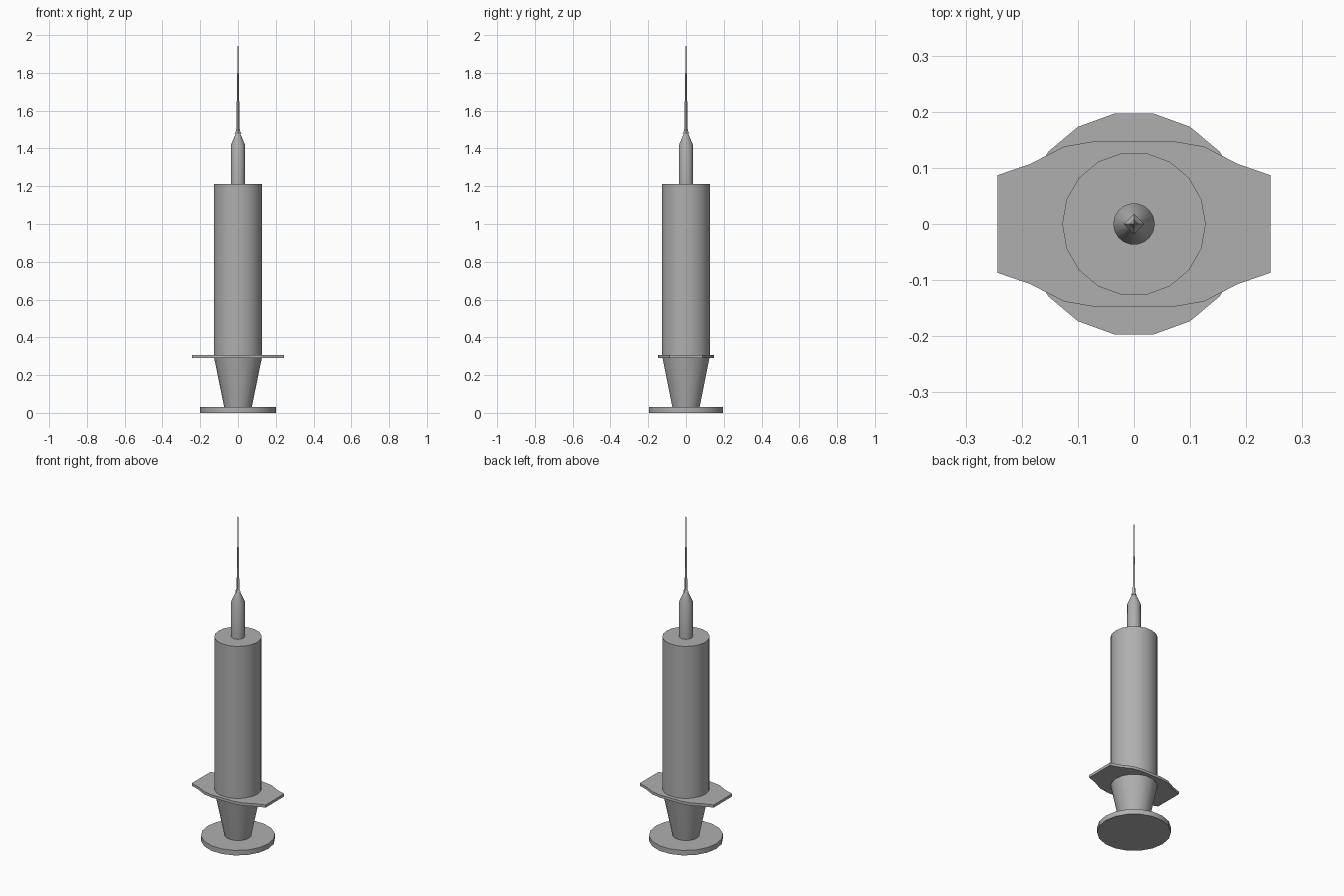
import bpy, bmesh, math

if "Cube" in bpy.data.objects:
    bpy.data.objects.remove(bpy.data.objects["Cube"])

# Mid grey plastic
grey = bpy.data.materials.new("dark_grey")
grey.diffuse_color = (0.43, 0.43, 0.43, 1)
grey.use_nodes = True
grey.node_tree.nodes["Principled BSDF"].inputs["Base Color"].default_value = grey.diffuse_color


def finish(name, bm):
    bmesh.ops.recalc_face_normals(bm, faces=bm.faces)
    mesh = bpy.data.meshes.new(name)
    bm.to_mesh(mesh)
    bm.free()
    mesh.materials.append(grey)
    ob = bpy.data.objects.new(name, mesh)
    bpy.context.collection.objects.link(ob)
    bpy.ops.object.select_all(action='DESELECT')
    ob.select_set(True)
    bpy.context.view_layer.objects.active = ob
    bpy.ops.object.shade_smooth_by_angle(angle=math.radians(30))
    return ob


def lathe(name, profile, sides=18, cap_bottom=True, cap_top=True):
    """Revolve (radius, z) points around the z axis."""
    bm = bmesh.new()
    rings = [[bm.verts.new((r * math.cos(math.tau * i / sides),
                            r * math.sin(math.tau * i / sides), z))
              for i in range(sides)] for r, z in profile]
    for a, b in zip(rings, rings[1:]):
        for i in range(sides):
            j = (i + 1) % sides
            bm.faces.new((a[i], a[j], b[j], b[i]))
    if cap_bottom:
        bm.faces.new(rings[0][::-1])
    if cap_top:
        bm.faces.new(rings[-1])
    return finish(name, bm)


# Plunger: thumb disc and tapered rod
lathe("thumb_rest", [(0.2, 0), (0.2, 0.03)])
lathe("plunger_rod", [(0.073, 0.03), (0.127, 0.295)], cap_bottom=False, cap_top=False)

# Barrel with nozzle and needle hub
lathe("barrel", [(0.128, 0.30), (0.128, 1.212)])
lathe("needle_hub", [(0.037, 1.212), (0.037, 1.42), (0.012, 1.478)], cap_bottom=False)

# Four-sided needle with a small sloping collar
lathe("needle_collar", [(0.018, 1.48), (0.009, 1.495)], sides=4)
lathe("needle", [(0.0096, 1.484), (0.0003, 2.0)], sides=4, cap_bottom=False)

# Finger flange: one quarter outline mirrored to all four
quarter = [(0.243, 0.087), (0.185, 0.107), (0.125, 0.138), (0.068, 0.148)]
half = quarter + [(-x, y) for x, y in reversed(quarter)]
outline = half + [(-x, -y) for x, y in half]
bm = bmesh.new()
face = bm.faces.new([bm.verts.new((x, y, 0.29)) for x, y in outline])
ext = bmesh.ops.extrude_face_region(bm, geom=[face], use_keep_orig=True)
bmesh.ops.translate(bm, vec=(0, 0, 0.016),
                    verts=[g for g in ext["geom"] if isinstance(g, bmesh.types.BMVert)])
finish("finger_flange", bm)
